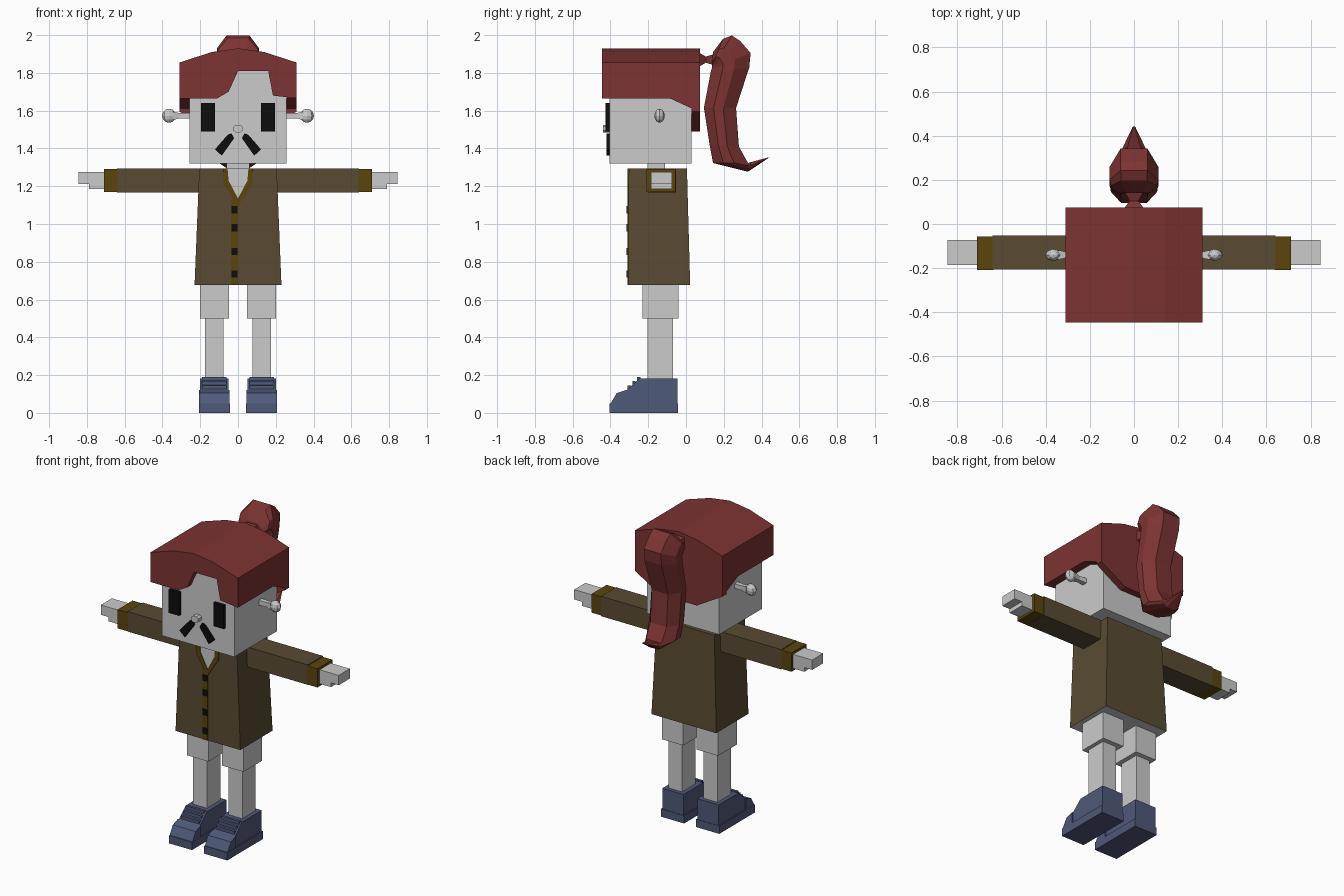
import bpy
import bmesh
from mathutils import Vector, Matrix

cube = bpy.data.objects.get("Cube")
if cube:
    bpy.data.objects.remove(cube, do_unlink=True)


def material(name, rgb):
    m = bpy.data.materials.new(name)
    m.use_nodes = True
    m.diffuse_color = (*rgb, 1)
    m.node_tree.nodes["Principled BSDF"].inputs["Base Color"].default_value = (*rgb, 1)
    return m


SKIN = material("pale grey", (0.6, 0.6, 0.6))
HAIR = material("dark red", (0.205, 0.033, 0.033))
COAT = material("brown", (0.1, 0.07, 0.033))
TRIM = material("dark gold", (0.105, 0.06, 0.004))
SHOE = material("slate blue", (0.078, 0.1, 0.19))
BLACK = material("black", (0.004, 0.004, 0.004))


def finish(name, bm, mat):
    bmesh.ops.recalc_face_normals(bm, faces=bm.faces)
    mesh = bpy.data.meshes.new(name)
    bm.to_mesh(mesh)
    bm.free()
    mesh.materials.append(mat)
    obj = bpy.data.objects.new(name, mesh)
    bpy.context.scene.collection.objects.link(obj)
    return obj


def loft(name, rings, mat):
    """Skin a list of equal-length point rings and cap both ends."""
    bm = bmesh.new()
    loops = [[bm.verts.new(p) for p in ring] for ring in rings]
    n = len(loops[0])
    for a, b in zip(loops, loops[1:]):
        for i in range(n):
            j = (i + 1) % n
            bm.faces.new((a[i], a[j], b[j], b[i]))
    bm.faces.new(loops[0])
    bm.faces.new(loops[-1])
    return finish(name, bm, mat)


def prism(name, pts, axis, lo, hi, mat):
    """Extrude an outline: (y, z) points along x, or (x, z) points along y."""
    place = (lambda p, d: (d, *p)) if axis == "x" else (lambda p, d: (p[0], d, p[1]))
    return loft(name, [[place(p, d) for p in pts] for d in (lo, hi)], mat)


def rect(x0, x1, y0, y1, z):
    return [(x0, y0, z), (x1, y0, z), (x1, y1, z), (x0, y1, z)]


def box(name, x, y, z, mat):
    return loft(name, [rect(*x, *y, h) for h in z], mat)


def flip(pts, s):
    return [(s * a, b) for a, b in pts]


# Head and neck
box("head", (-0.257, 0.257), (-0.405, 0.03), (1.32, 1.84), SKIN)
box("neck", (-0.06, 0.06), (-0.205, -0.11), (1.27, 1.33), SKIN)

# Hair cap: arched top, cut fringe, sloping sides and lower back
arc = [(0.31, 1.855), (0.14, 1.91), (0, 1.93), (-0.14, 1.91), (-0.31, 1.855)]
fringe = [(-0.31, 1.665), (-0.11, 1.665), (-0.05, 1.70), (0, 1.81),
          (0.16, 1.81), (0.185, 1.68), (0.31, 1.665)]
nape = [(-0.31, 1.595), (-0.13, 1.49), (0.13, 1.49), (0.31, 1.595)]
prism("hair_fringe", fringe + arc, "y", -0.445, -0.40, HAIR)
prism("hair_back", nape + arc, "y", 0.03, 0.075, HAIR)
prism("hair_top", [(-0.31, 1.82), (0.31, 1.82)] + arc, "y", -0.40, 0.03, HAIR)
side = [(-0.40, 1.665), (-0.085, 1.665), (0.03, 1.612), (0.03, 1.82), (-0.40, 1.82)]
for s, tag in ((1, "left"), (-1, "right")):
    prism(tag + "_hair_side", side, "x", s * 0.255, s * 0.31, HAIR)

# Hair tie, pinched in the middle
tie = [(0.07, 0.045, 0.037), (0.105, 0.02, 0.016), (0.15, 0.045, 0.03)]
loft("hair_tie", [[(-w, y, 1.87 - h), (w, y, 1.87 - h), (w, y, 1.87 + h), (-w, y, 1.87 + h)]
                  for y, w, h in tie], HAIR)

# Ponytail: inner point, outer point and half width of each ring
stations = [
    ((0.138, 1.85), (0.143, 1.91), 0.07),
    ((0.138, 1.84), (0.196, 1.98), 0.105),
    ((0.138, 1.835), (0.243, 1.998), 0.11),
    ((0.138, 1.83), (0.286, 1.97), 0.11),
    ((0.135, 1.82), (0.342, 1.905), 0.11),
    ((0.13, 1.80), (0.335, 1.83), 0.11),
    ((0.095, 1.615), (0.265, 1.614), 0.105),
    ((0.125, 1.42), (0.28, 1.41), 0.105),
    ((0.143, 1.323), (0.328, 1.323), 0.1),
    ((0.328, 1.277), (0.345, 1.328), 0.055),
    ((0.437, 1.35), (0.442, 1.354), 0.006),
]
section = [(0, 0.55), (0.3, 1), (0.6, 1), (1, 0.55)]
section += [(t, -w) for t, w in reversed(section)]
rings = []
for inner, outer, width in stations:
    a, b = Vector((0, *inner)), Vector((0, *outer))
    rings.append([a.lerp(b, t) + Vector((w * width, 0, 0)) for t, w in section])
loft("ponytail", rings, HAIR)

# Nose
nose = [(-0.025, 1.495), (-0.012, 1.485), (0.012, 1.485), (0.025, 1.495),
        (0.025, 1.515), (0.012, 1.525), (-0.012, 1.525), (-0.025, 1.515)]
prism("nose", nose, "y", -0.44, -0.40, SKIN)

# Coat body, with a pale underside
coat = loft("coat", [rect(-0.23, 0.23, -0.305, 0.022, 0.677),
                     rect(-0.205, 0.205, -0.303, 0.005, 1.293)], COAT)
coat.data.materials.append(SKIN)
for f in coat.data.polygons:
    if f.normal.z < -0.9:
        f.material_index = 1

# Open collar, button strip and buttons
inner_v = [(0.055, 1.293), (0.05, 1.23), (0, 1.135)]
outer_v = [(0, 1.095), (0.077, 1.215), (0.08, 1.293)]
prism("chest", inner_v + [(-0.05, 1.23), (-0.055, 1.293)], "y", -0.307, -0.30, SKIN)
box("button_strip", (-0.036, 0), (-0.309, -0.30), (0.677, 1.13), TRIM)
for i, z in enumerate((0.735, 0.855, 0.98, 1.075)):
    box(f"button_{i + 1}", (-0.034, -0.002), (-0.314, -0.305), (z - 0.019, z + 0.019), BLACK)

whisker = [(0.02, 1.455), (0.035, 1.48), (0.055, 1.472), (0.122, 1.395), (0.086, 1.362)]
shoe_top = [(-0.40, 0.045), (-0.365, 0.1), (-0.315, 0.12), (-0.245, 0.183),
            (-0.045, 0.183), (-0.045, 0.045)]

for s, tag in ((1, "left"), (-1, "right")):
    def pair(name, x, y, z, mat):
        return box(f"{tag}_{name}", (s * x[0], s * x[1]), y, z, mat)

    # Face details
    pair("eye", (0.122, 0.196), (-0.425, -0.40), (1.49, 1.64), BLACK)
    prism(tag + "_moustache", flip(whisker, s), "y", -0.42, -0.40, BLACK)

    # Knob ear: flared stem and faceted ball
    loft(tag + "_ear_stem", [rect(-r, r, -r, r, 0) for r in (0.016, 0.014, 0.022)], SKIN)
    stem = bpy.data.objects[tag + "_ear_stem"].data
    for v in stem.vertices:
        ring = v.index // 4
        v.co = (s * (0.25, 0.31, 0.345)[ring], -0.14 + v.co.x, 1.573 + v.co.y)
    bm = bmesh.new()
    bmesh.ops.create_uvsphere(bm, u_segments=8, v_segments=6, radius=0.037)
    bmesh.ops.transform(bm, verts=bm.verts, matrix=Matrix.Translation((s * 0.365, -0.14, 1.573))
                        @ Matrix.Diagonal((1, 0.75, 1, 1)))
    finish(tag + "_ear_ball", bm, SKIN)

    # Collar edge
    prism(tag + "_collar", flip(inner_v + outer_v, s), "y", -0.311, -0.302, TRIM)

    # Arm
    pair("sleeve", (0.19, 0.64), (-0.205, -0.053), (1.167, 1.295), COAT)
    pair("cuff", (0.637, 0.71), (-0.208, -0.056), (1.17, 1.29), TRIM)
    pair("palm", (0.70, 0.79), (-0.185, -0.073), (1.185, 1.275), SKIN)
    pair("fingers", (0.785, 0.845), (-0.185, -0.073), (1.212, 1.275), SKIN)

    # Leg
    pair("shorts_leg", (0.048, 0.2), (-0.23, -0.04), (0.5, 0.685), SKIN)
    pair("shin", (0.077, 0.175), (-0.205, -0.07), (0.17, 0.51), SKIN)

    # Shoe: sole, sloping upper, toe cap and laces
    pair("sole", (0.043, 0.207), (-0.405, -0.042), (0, 0.05), SHOE)
    prism(tag + "_shoe_upper", shoe_top, "x", s * 0.05, s * 0.2, SHOE)
    prism(tag + "_toe_cap", [(-0.405, 0.04), (-0.367, 0.104), (-0.315, 0.122), (-0.315, 0.04)],
          "x", s * 0.044, s * 0.206, SHOE)
    for i in range(3):
        y, z = -0.3 + 0.025 * i, 0.135 + 0.0225 * i
        pair(f"lace_{i + 1}", (0.06, 0.19), (y - 0.009, y + 0.008), (z - 0.012, z + 0.01), SHOE)
